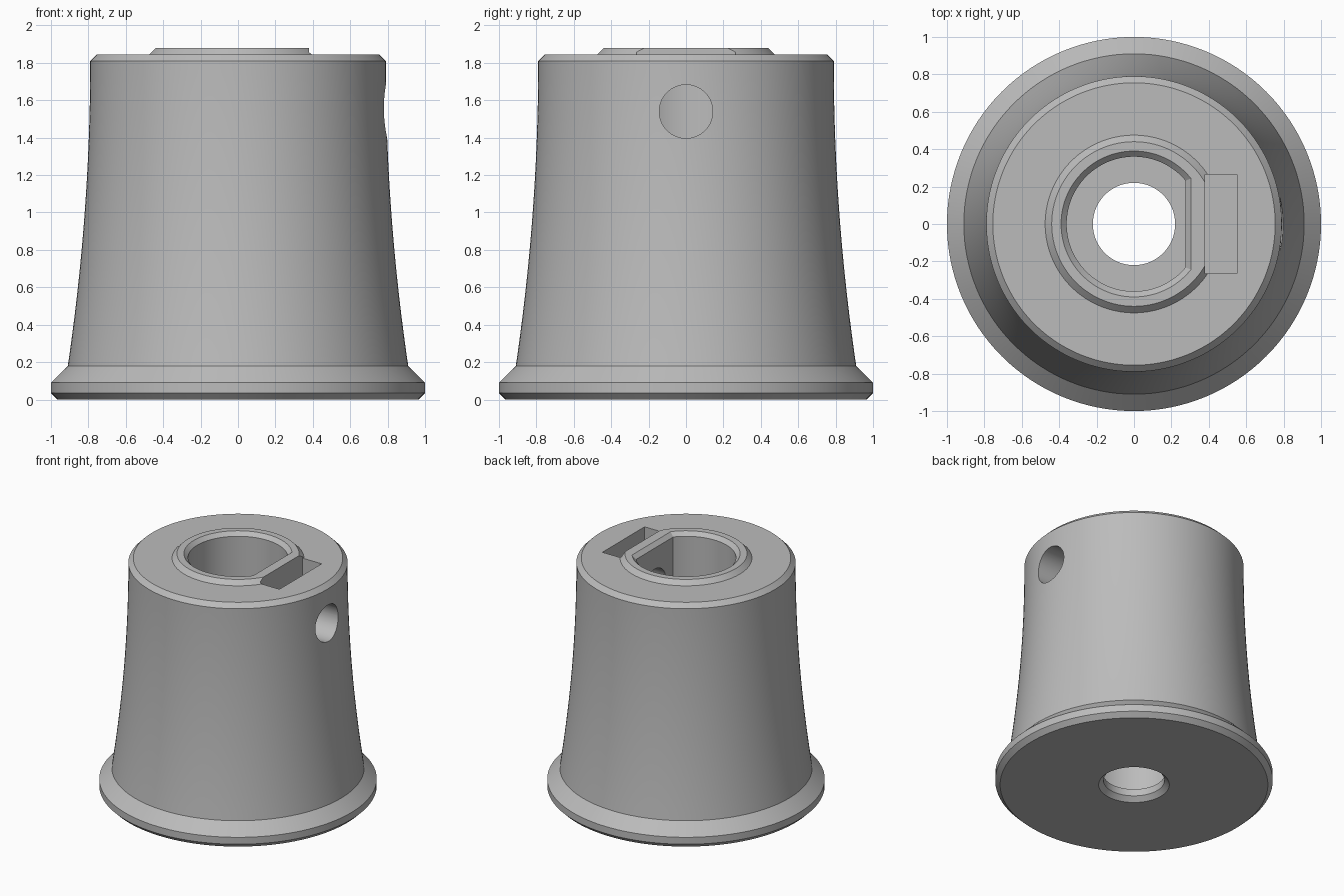
import bpy, bmesh, math
from mathutils import Matrix

if "Cube" in bpy.data.objects:
    bpy.data.objects.remove(bpy.data.objects["Cube"], do_unlink=True)

grey = bpy.data.materials.new("plain grey")
grey.use_nodes = True
grey.diffuse_color = (0.5, 0.5, 0.5, 1)
grey.node_tree.nodes["Principled BSDF"].inputs["Base Color"].default_value = (0.5, 0.5, 0.5, 1)


def make_object(name, bm):
    bmesh.ops.recalc_face_normals(bm, faces=bm.faces)
    mesh = bpy.data.meshes.new(name)
    bm.to_mesh(mesh)
    bm.free()
    mesh.materials.append(grey)
    obj = bpy.data.objects.new(name, mesh)
    bpy.context.collection.objects.link(obj)
    return obj


def bridge(bm, ring_a, ring_b):
    n = len(ring_a)
    for i in range(n):
        j = (i + 1) % n
        bm.faces.new((ring_a[i], ring_a[j], ring_b[j], ring_b[i]))


def lathe(name, profile, segments=128):
    """Revolve a closed (radius, height) loop about z."""
    bm = bmesh.new()
    rings = []
    for s in range(segments):
        a = math.tau * s / segments
        rings.append([bm.verts.new((r * math.cos(a), r * math.sin(a), z)) for r, z in profile])
    for s in range(segments):
        bridge(bm, rings[s], rings[(s + 1) % segments])
    return make_object(name, bm)


def d_loft(name, levels, segments=96):
    """Loft D-shaped sections given as (radius, flat distance, height)."""
    bm = bmesh.new()
    rings = []
    for r, flat, z in levels:
        a = math.acos(flat / r)
        step = (math.tau - 2 * a) / segments
        rings.append([bm.verts.new((r * math.cos(a + i * step), r * math.sin(a + i * step), z))
                      for i in range(segments + 1)])
    for lower, upper in zip(rings, rings[1:]):
        bridge(bm, lower, upper)
    bm.faces.new(rings[0])
    bm.faces.new(rings[-1])
    return make_object(name, bm)


def box(name, x0, x1, y0, y1, z0, z1):
    bm = bmesh.new()
    bmesh.ops.create_cube(bm, size=1)
    for v in bm.verts:
        v.co.x = x1 if v.co.x > 0 else x0
        v.co.y = y1 if v.co.y > 0 else y0
        v.co.z = z1 if v.co.z > 0 else z0
    return make_object(name, bm)


# Knob body: flanged foot, concave flared side, chamfered top and raised collar
base_z, top_z = 0.18, 1.81
side = []
for i in range(25):
    t = i / 24
    side.append((0.79 + 0.12 * (1 - t) ** 2, base_z + (top_z - base_z) * t))
foot = [(0.22, 0.035), (0.255, 0), (0.965, 0), (1, 0.035), (1, 0.09)]
top = [(0.755, 1.845), (0.475, 1.845), (0.44, 1.88), (0.22, 1.88)]
knob = lathe("knob_body", foot + side + top)

# D-shaped shaft bore with a chamfered mouth
bore = d_loft("bore_cutter", [(0.36, 0.275, 0.09), (0.36, 0.275, 1.85),
                              (0.39, 0.305, 1.88), (0.41, 0.325, 1.9)])

# Nut slot beside the bore
slot = box("nut_slot_cutter", 0.38, 0.55, -0.265, 0.265, 1.27, 2)

# Set screw hole running from the side into the bore
bm = bmesh.new()
bmesh.ops.create_cone(bm, cap_ends=True, segments=64, radius1=0.143, radius2=0.143, depth=1,
                      matrix=Matrix.Translation((0.6, 0, 1.54)) @ Matrix.Rotation(math.pi / 2, 4, "Y"))
screw = make_object("screw_hole_cutter", bm)

bpy.ops.object.select_all(action="DESELECT")
bpy.context.view_layer.objects.active = knob
knob.select_set(True)
for cutter in (bore, slot, screw):
    cut = knob.modifiers.new(cutter.name, "BOOLEAN")
    cut.operation = "DIFFERENCE"
    cut.solver = "EXACT"
    cut.object = cutter
    bpy.ops.object.modifier_apply(modifier=cut.name)
    bpy.data.objects.remove(cutter, do_unlink=True)

bpy.ops.object.shade_smooth_by_angle(angle=math.radians(25))
